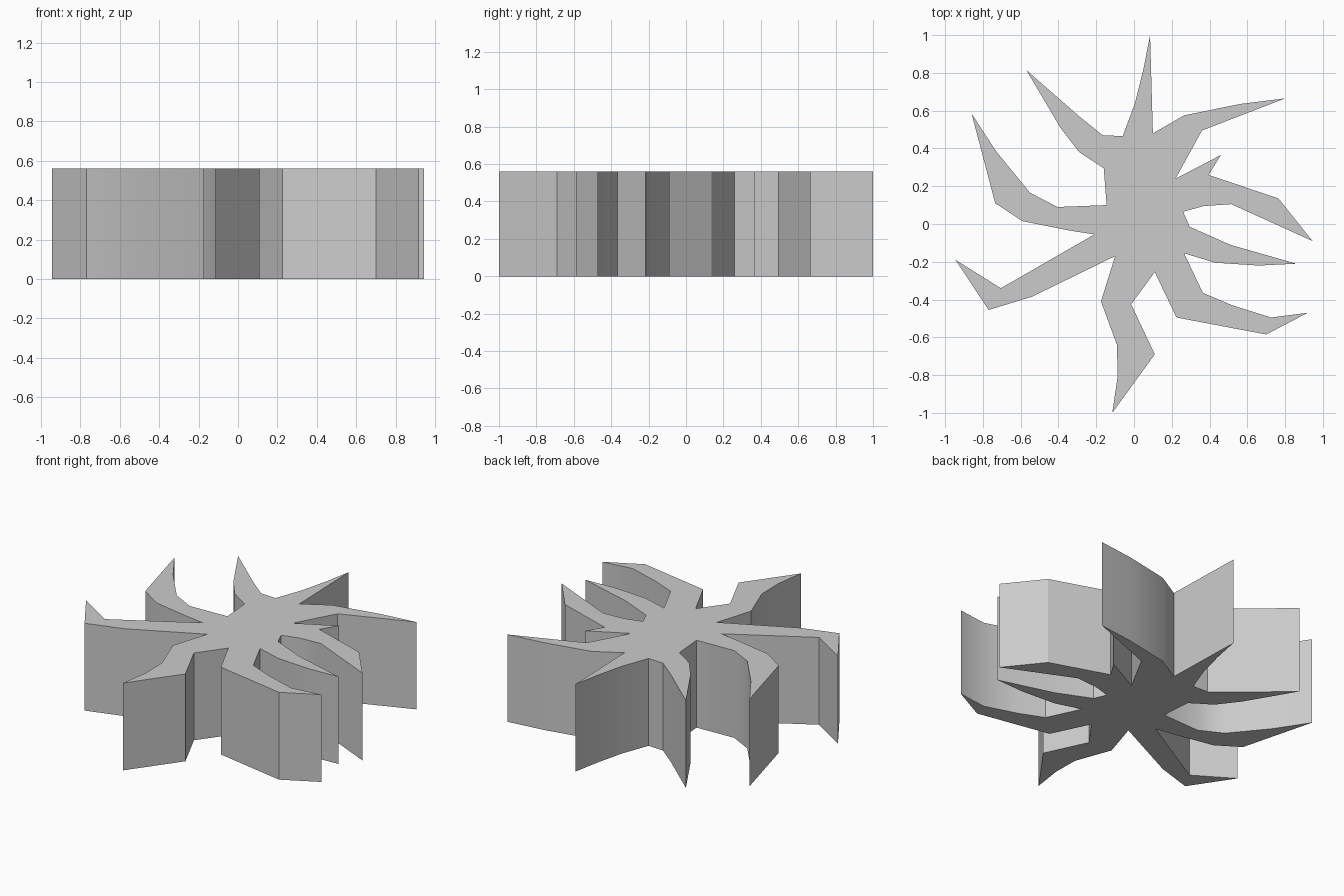
import bpy, bmesh, math

if "Cube" in bpy.data.objects:
    bpy.data.objects.remove(bpy.data.objects["Cube"])

HEIGHT = 0.56

# outline of the splat seen from above, one row per arm, counter-clockwise
ARMS = [
    [(.10, .48), (.085, 1.0), (.05, .82), (.005, .64), (-.06, .465)],
    [(-.165, .47), (-.29, .57), (-.57, .815), (-.39, .51), (-.29, .38), (-.16, .295)],
    [(-.145, .10), (-.405, .09), (-.55, .165), (-.73, .385), (-.86, .585),
     (-.735, .11), (-.59, .015), (-.34, -.035)],
    [(-.21, -.055), (-.705, -.34), (-.945, -.19), (-.77, -.455), (-.54, -.385)],
    [(-.10, -.17), (-.175, -.41), (-.09, -.64), (-.087, -.81), (-.115, -1.0),
     (.11, -.69), (-.015, -.425)],
    [(.11, -.255), (.225, -.495), (.70, -.585), (.92, -.47), (.725, -.495),
     (.52, -.43), (.365, -.365)],
    [(.265, -.155), (.43, -.205), (.66, -.22), (.86, -.21), (.51, -.11), (.295, -.015)],
    [(.26, .065), (.37, .095), (.515, .105), (.945, -.09), (.765, .135),
     (.395, .26), (.46, .365)],
    [(.22, .24), (.36, .495), (.80, .665), (.56, .635), (.265, .575)],
]

# extrude the outline into a solid prism
bm = bmesh.new()
base = bm.faces.new([bm.verts.new((x, y, 0)) for arm in ARMS for x, y in arm])
ext = bmesh.ops.extrude_face_region(bm, geom=[base], use_keep_orig=True)
top = [v for v in ext["geom"] if isinstance(v, bmesh.types.BMVert)]
bmesh.ops.translate(bm, verts=top, vec=(0, 0, HEIGHT))
bmesh.ops.recalc_face_normals(bm, faces=bm.faces)
bmesh.ops.triangulate(bm, faces=[f for f in bm.faces if len(f.verts) > 4])

mesh = bpy.data.meshes.new("burst_body")
bm.to_mesh(mesh)
bm.free()
body = bpy.data.objects.new("burst_body", mesh)
bpy.context.collection.objects.link(body)

# gentle bends are smooth, corners stay crisp
bpy.context.view_layer.objects.active = body
body.select_set(True)
bpy.ops.object.shade_smooth_by_angle(angle=math.radians(32))
